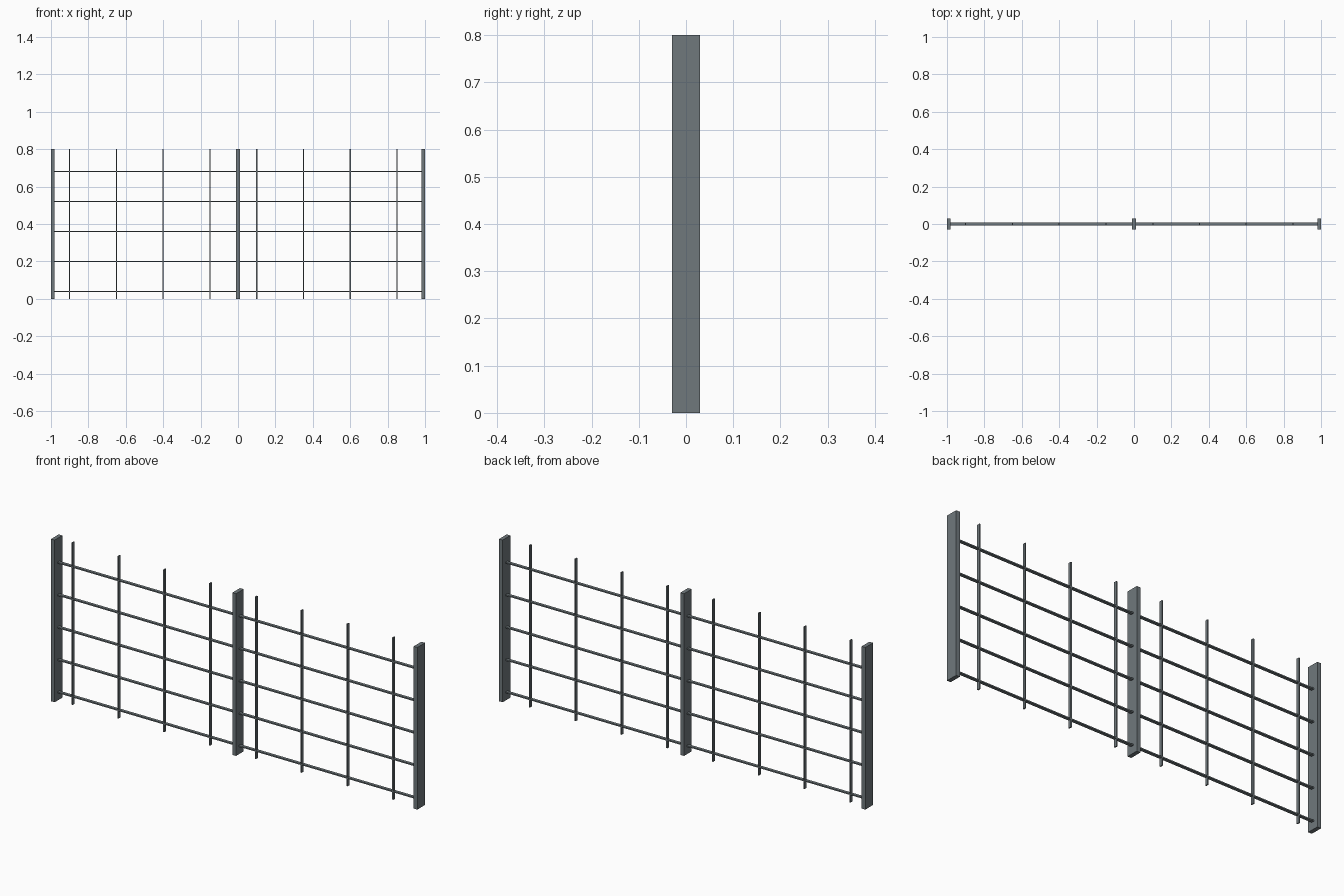
import bpy

if "Cube" in bpy.data.objects:
    bpy.data.objects.remove(bpy.data.objects["Cube"])

# single steel colour
steel = bpy.data.materials.new("grey steel")
steel.diffuse_color = (0.16, 0.19, 0.203, 1.0)
steel.use_nodes = True
steel.node_tree.nodes["Principled BSDF"].inputs["Base Color"].default_value = steel.diffuse_color


def box(name, centre, size):
    """Axis-aligned box with its scale applied."""
    bpy.ops.mesh.primitive_cube_add(size=1, location=centre)
    ob = bpy.context.object
    ob.name = name
    ob.scale = size
    bpy.ops.object.transform_apply(location=False, rotation=False, scale=True)
    ob.data.materials.append(steel)
    return ob


HEIGHT = 0.8
THIN, DEEP = 0.006, 0.015   # flat bar section

# three flat posts: both ends and the middle
for i, x in enumerate((-0.99, 0.0, 0.99)):
    box(f"post_{i + 1}", (x, 0, HEIGHT / 2), (0.02, 0.06, HEIGHT))

# five horizontal rails in each bay, butting against the posts
for side, x in (("left", -0.495), ("right", 0.495)):
    for i in range(5):
        box(f"{side}_rail_{i + 1}", (x, 0, 0.04 + 0.16 * i), (0.97, DEEP, THIN))

# eight upright bars at an even pitch
for i in range(8):
    box(f"upright_bar_{i + 1}", (-0.9 + 0.25 * i, 0, HEIGHT / 2), (THIN, DEEP, HEIGHT))
